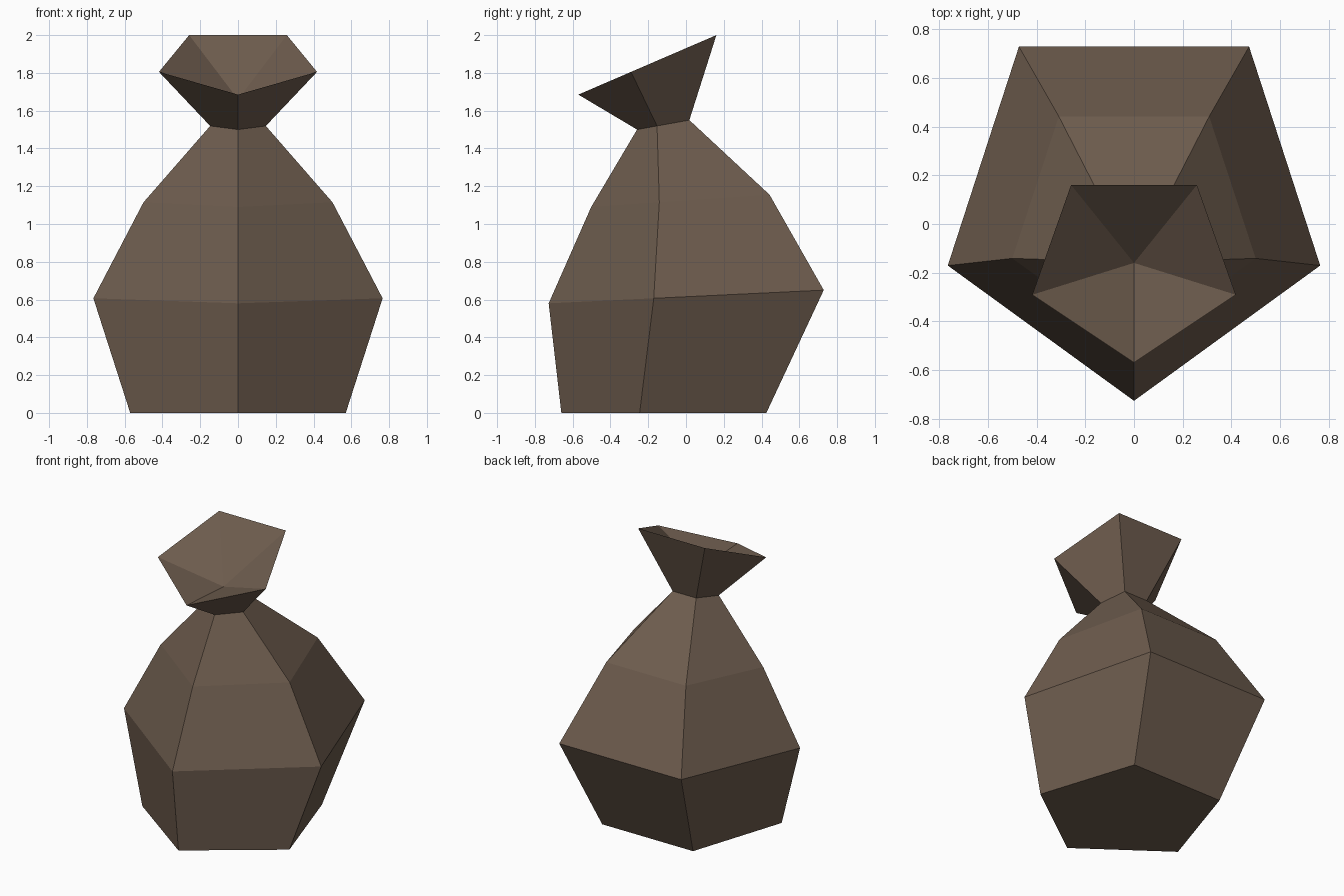
import bpy
import bmesh
import math

if "Cube" in bpy.data.objects:
    bpy.data.objects.remove(bpy.data.objects["Cube"])

leather = bpy.data.materials.new("brown leather")
leather.diffuse_color = (0.155, 0.108, 0.076, 1)
leather.use_nodes = True
leather.node_tree.nodes["Principled BSDF"].inputs["Base Color"].default_value = leather.diffuse_color


def ring(bm, radius, cy, z_front, z_back):
    """Tilted five-sided ring with one corner pointing to the front."""
    pts = []
    y_front, y_back = cy - radius[1], cy + radius[1] * math.cos(math.pi / 5)
    for i in range(5):
        a = -math.pi / 2 + i * math.tau / 5
        x, y = radius[0] * math.cos(a), cy + radius[1] * math.sin(a)
        t = (y - y_front) / (y_back - y_front)
        pts.append(bm.verts.new((x, y, z_front + t * (z_back - z_front))))
    return pts


def bridge(bm, low, high):
    for i in range(5):
        j = (i + 1) % 5
        bm.faces.new((low[i], low[j], high[j], high[i]))


def finish(bm, name):
    mesh = bpy.data.meshes.new(name)
    bm.to_mesh(mesh)
    bm.free()
    mesh.materials.append(leather)
    bpy.context.collection.objects.link(bpy.data.objects.new(name, mesh))


NECK = ((0.155, 0.153), -0.106, 1.50, 1.55)

# Sack body: base, belly, shoulder, neck
bm = bmesh.new()
rings = [ring(bm, *r) for r in (
    ((0.6, 0.6), -0.06, 0.0, 0.0),
    ((0.805, 0.805), 0.078, 0.58, 0.65),
    ((0.526, 0.522), 0.02, 1.09, 1.155),
    NECK)]
bm.faces.new(rings[0][::-1])
for low, high in zip(rings, rings[1:]):
    bridge(bm, low, high)
finish(bm, "sack_body")

# Flared mouth above the tie, with a sunken centre
bm = bmesh.new()
neck = ring(bm, *NECK)
rim = ring(bm, (0.44, 0.404), -0.166, 1.685, 2.0)
bridge(bm, neck, rim)
centre = bm.verts.new((0, -0.16, 1.66))
for i in range(5):
    bm.faces.new((rim[i], rim[(i + 1) % 5], centre))
finish(bm, "sack_mouth")
